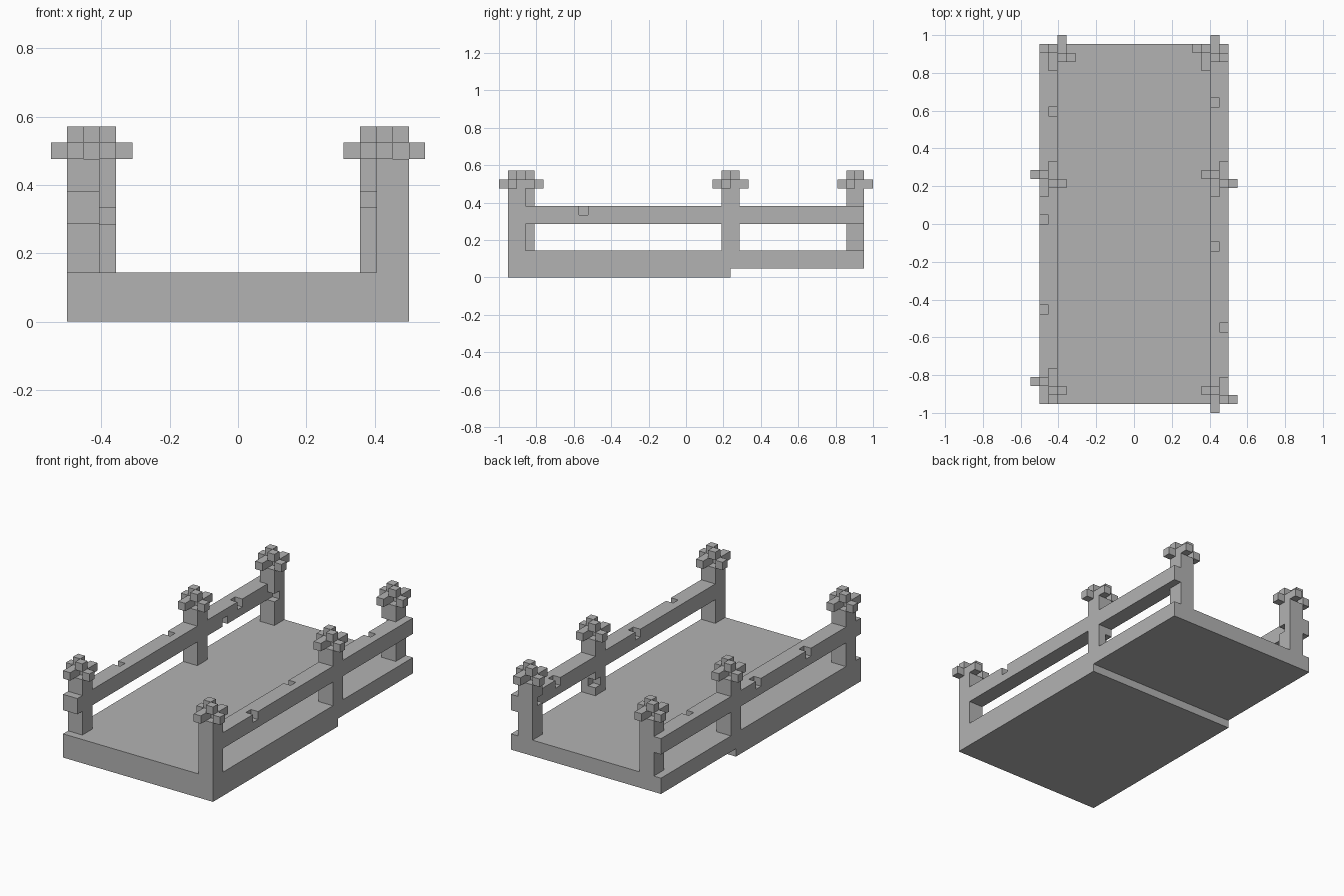
import bpy
from mathutils import Vector

U = 1 / 21  # size of one building block

if "Cube" in bpy.data.objects:
    bpy.data.objects.remove(bpy.data.objects["Cube"])

# Single stone-grey material
stone = bpy.data.materials.new("stone grey")
stone.use_nodes = True
GREY = (0.45, 0.45, 0.45, 1)
stone.diffuse_color = GREY
stone.node_tree.nodes["Principled BSDF"].inputs["Base Color"].default_value = GREY


def block(name, lo, hi):
    """Box between two corners given in building blocks."""
    lo, hi = Vector(lo) * U, Vector(hi) * U
    bpy.ops.mesh.primitive_cube_add(size=1, location=(lo + hi) / 2)
    ob = bpy.context.object
    ob.name = name
    ob.dimensions = hi - lo
    bpy.ops.object.transform_apply(location=False, rotation=False, scale=True)
    ob.data.materials.append(stone)
    return ob


def notch(target, cell, outward):
    """Chip one block out of a part; the cutter overshoots along outward."""
    lo = [c - 0.2 * (d < 0) for c, d in zip(cell, outward)]
    hi = [c + 1 + 0.2 * (d > 0) for c, d in zip(cell, outward)]
    cutter = block("notch_cutter", lo, hi)
    cutter.hide_render = True
    mod = target.modifiers.new("notch", "BOOLEAN")
    mod.operation = "DIFFERENCE"
    mod.solver = "EXACT"
    mod.object = cutter
    bpy.context.view_layer.objects.active = target
    bpy.ops.object.modifier_apply(modifier=mod.name)
    bpy.data.objects.remove(cutter)


def finial(name, cx, cy):
    """Pinwheel of small cubes on top of a post."""
    arms = [(0, 1, 10), (1, -1, 10), (-1, -2, 10), (-2, 0, 10)]
    core = [(0, 0, 10), (-1, -1, 10), (-1, 0, 11), (0, -1, 11)]
    for i, (x, y, z) in enumerate(arms + core):
        x, y = x + cx, y + cy
        block(f"{name}_finial_{i + 1}", (x, y, z), (x + 1, y + 1, z + 1))


# Stepped deck
block("front_deck", (-10.5, -20, 0), (10.5, 5, 3))
block("back_deck", (-10.5, 5, 1), (10.5, 20, 3))

# Rails along both sides
left_rail = block("left_rail", (8.5, -20, 6), (10.5, 20, 8))
right_rail = block("right_rail", (-10.5, -20, 6), (-8.5, 20, 8))

# Posts with finials, placed by their centres
centres = {
    "front_left": (9.5, -19), "front_right": (-9.5, -18),
    "middle_left": (9.5, 5), "middle_right": (-9.5, 5),
    "back_left": (8.5, 19), "back_right": (-8.5, 19),
}
posts = {}
for name, (x, y) in centres.items():
    posts[name] = block(name + "_post", (x - 1, y - 1, 3), (x + 1, y + 1, 10))
    finial(name, x, y)

# Chips worn out of the rails
notch(left_rail, (8.5, 13, 7), (-1, 0, 1))
notch(left_rail, (8.5, -3, 7), (-1, 0, 1))
notch(left_rail, (9.5, -12, 7), (1, 0, 1))
notch(right_rail, (-9.5, 12, 7), (1, 0, 1))
notch(right_rail, (-10.5, 0, 7), (-1, 0, 1))
notch(right_rail, (-10.5, -10, 7), (-1, 0, 1))
notch(right_rail, (-9.5, 9, 6), (1, 0, -1))

# Chips worn out of the posts
notch(posts["back_left"], (7.5, 18, 7), (-1, -1, 0))
notch(posts["back_right"], (-8.5, 18, 6), (1, -1, 0))
notch(posts["middle_left"], (8.5, 5, 4), (-1, 1, 0))
